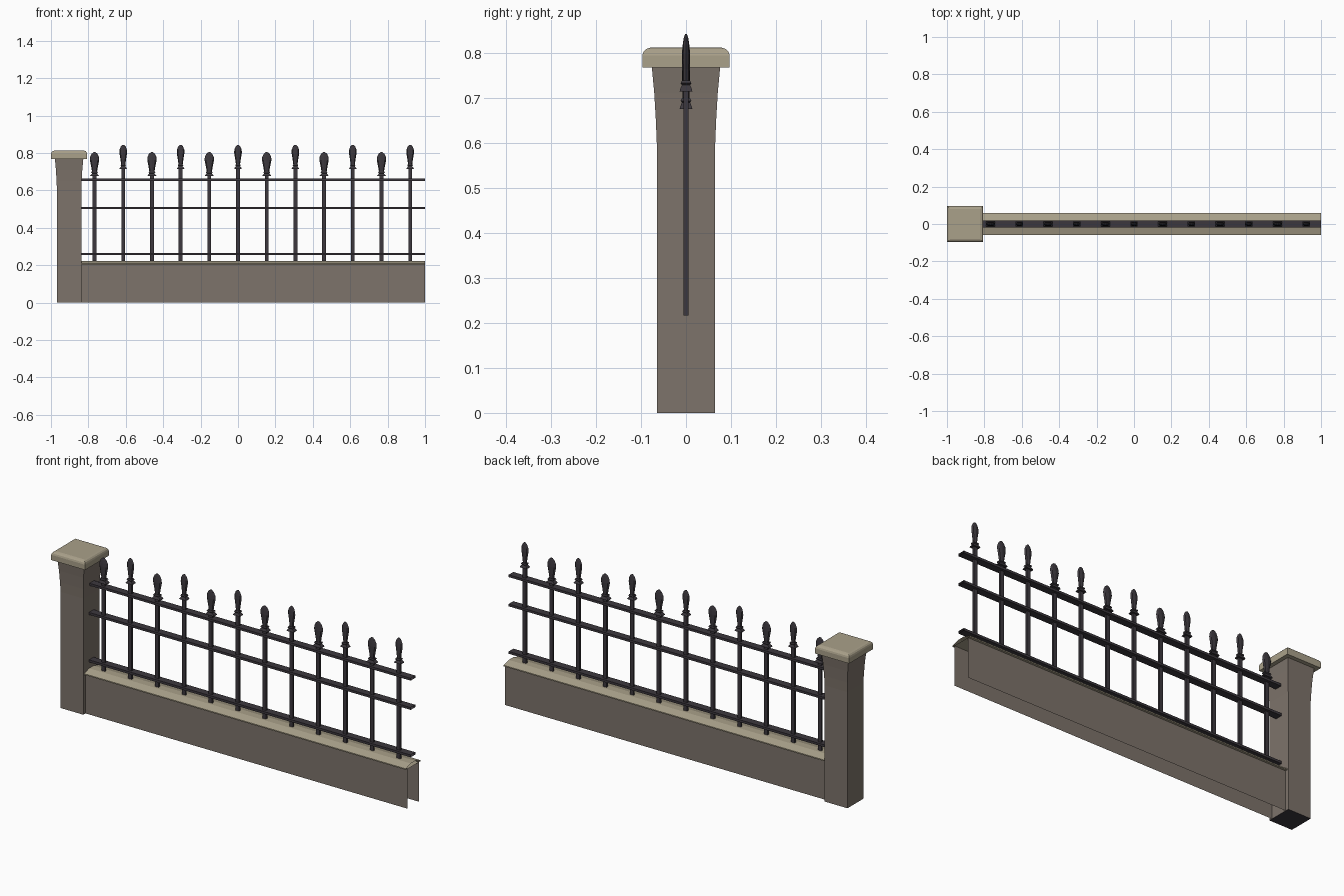
import bpy, math

if "Cube" in bpy.data.objects:
    bpy.data.objects.remove(bpy.data.objects["Cube"])


def material(name, rgb):
    m = bpy.data.materials.new(name)
    m.diffuse_color = (*rgb, 1)
    m.use_nodes = True
    m.node_tree.nodes["Principled BSDF"].inputs["Base Color"].default_value = m.diffuse_color
    return m


STONE = material("brown stone", (0.205, 0.172, 0.145))
BEIGE = material("beige coping stone", (0.40, 0.355, 0.255))
IRON = material("dark iron", (0.045, 0.039, 0.047))


def make(name, verts, faces, *mats):
    me = bpy.data.meshes.new(name)
    me.from_pydata(verts, [], faces)
    for m in mats:
        me.materials.append(m)
    ob = bpy.data.objects.new(name, me)
    bpy.context.collection.objects.link(ob)
    return ob


def stack(name, x, rings, n, *mats, bottom=True, top=True):
    """Loft of centred rings (half x, half y, z); 4 sides = rectangle, else ellipse."""
    verts = []
    for hx, hy, z in rings:
        for k in range(n):
            a = 2 * math.pi * k / n
            if n == 4:
                a += math.pi / 4
                hx2, hy2 = hx * math.sqrt(2), hy * math.sqrt(2)
            else:
                hx2, hy2 = hx, hy
            verts.append((x + hx2 * math.cos(a), hy2 * math.sin(a), z))
    faces = [(i * n + k, i * n + (k + 1) % n, (i + 1) * n + (k + 1) % n, (i + 1) * n + k)
             for i in range(len(rings) - 1) for k in range(n)]
    if top:
        faces.append(tuple(range(len(verts) - n, len(verts))))
    if bottom:
        faces.append(tuple(reversed(range(n))))
    return make(name, verts, faces, *mats)


def run(name, profile, x0, x1, mat, closed=True):
    """Open-ended extrusion of a (y, z) profile along x."""
    n = len(profile)
    verts = [(x, y, z) for x in (x0, x1) for y, z in profile]
    faces = [(k, (k + 1) % n, n + (k + 1) % n, n + k) for k in range(n if closed else n - 1)]
    return make(name, verts, faces, mat)


# Stone pillar with flared head and a dark underside
PX = -0.903
pillar = stack("pillar", PX, [(h, h, z) for h, z in (
    (0.065, 0), (0.065, 0.60), (0.067, 0.65), (0.0705, 0.71), (0.076, 0.769))],
    4, STONE, IRON, top=False)
pillar.data.polygons[-1].material_index = 1

# Pillar cap with rounded upper edge
stack("pillar_cap", PX, [(h, h, z) for h, z in (
    (0.097, 0.768), (0.097, 0.795), (0.0945, 0.803), (0.089, 0.809), (0.08, 0.812))], 4, BEIGE)

# Low wall: two open sheets under a ridged coping
X0, X1 = -0.84, 1.0
run("wall_front", [(-0.047, 0.208), (-0.047, 0)], X0, X1, STONE, closed=False)
run("wall_back", [(0.047, 0), (0.047, 0.208)], X0, X1, STONE, closed=False)
run("wall_coping", [(-0.059, 0.204), (0.059, 0.204), (0.059, 0.210), (0.018, 0.222),
                    (-0.018, 0.222), (-0.059, 0.210)], X0, X1, BEIGE)

# Horizontal iron rails
for label, z in (("lower", 0.26), ("middle", 0.505), ("upper", 0.656)):
    h, t = 0.019, 0.006
    run(label + "_rail", [(-h, z - t), (h, z - t), (h, z + t), (-h, z + t)], X0, X1, IRON)

# Uprights with alternating low and high spear finials
for i in range(12):
    x = -0.767 + i * 0.1534
    high = i % 2
    w, z = (0.82, 0.715) if high else (1.0, 0.676)
    stack(f"upright_{i + 1}", x, [(0.010, 0.0055, 0.217), (0.010, 0.0055, z + 0.002)], 4, IRON)
    stack(f"finial_collar_{i + 1}", x, [(hx * w, hy, z + dz) for hx, hy, dz in (
        (0.024, 0.014, 0), (0.022, 0.013, 0.005), (0.013, 0.009, 0.014),
        (0.018, 0.012, 0.018), (0.015, 0.009, 0.024))], 4, IRON)
    stack(f"finial_spear_{i + 1}", x, [(hx * w, hy, z + dz) for hx, hy, dz in (
        (0.013, 0.007, 0.02), (0.018, 0.0085, 0.05), (0.025, 0.009, 0.085),
        (0.024, 0.0075, 0.102), (0.016, 0.005, 0.119), (0.005, 0.002, 0.128))], 8, IRON)
